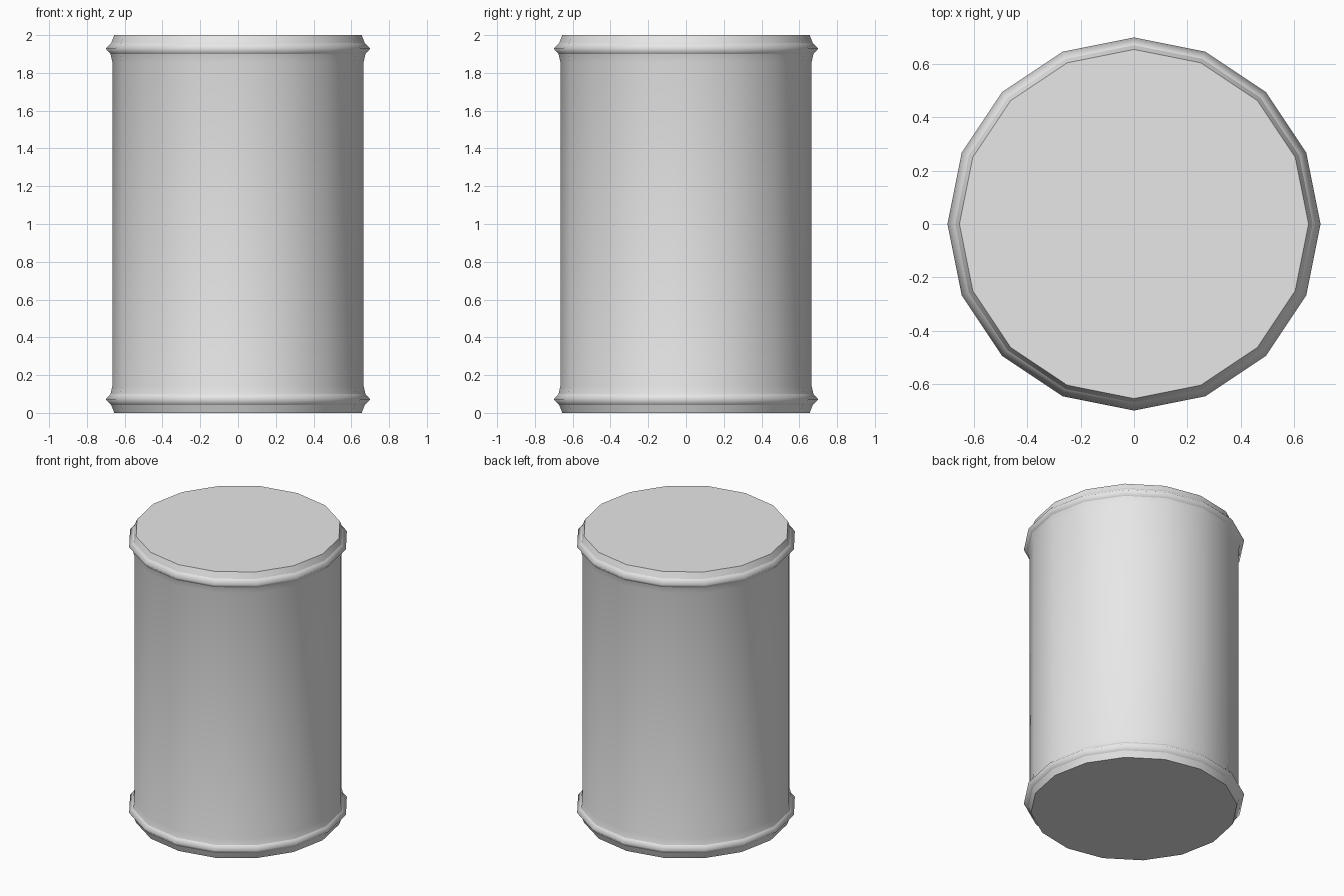
import bpy, bmesh, math

if "Cube" in bpy.data.objects:
    bpy.data.objects.remove(bpy.data.objects["Cube"])

SIDES = 16
grey = bpy.data.materials.new("light_grey")
grey.diffuse_color = (0.8, 0.8, 0.8, 1)
grey.use_nodes = True
grey.node_tree.nodes["Principled BSDF"].inputs["Base Color"].default_value = grey.diffuse_color

# Lower half of the can profile: radius, height, hard crease
half = [(0.655, 0.0, True), (0.671, 0.042, True), (0.70, 0.072, False),
        (0.675, 0.10, True), (0.665, 0.142, False)]
# Mirror it for the upper rim
profile = half + [(r, 2 - z, s) for r, z, s in reversed(half)]

bm = bmesh.new()
rings = []
for r, z, _ in profile:
    rings.append([bm.verts.new((r * math.cos(math.tau * i / SIDES),
                                r * math.sin(math.tau * i / SIDES), z))
                  for i in range(SIDES)])

# Wall and rim bands, smooth around the can
for a, b in zip(rings, rings[1:]):
    for i in range(SIDES):
        j = (i + 1) % SIDES
        bm.faces.new((a[i], a[j], b[j], b[i])).smooth = True

# Flat end caps
bm.faces.new(rings[-1])
bm.faces.new(rings[0][::-1])

# Hard creases along the rim bead and cap borders
for ring, (_, _, sharp) in zip(rings, profile):
    if sharp:
        for i in range(SIDES):
            bm.edges.get((ring[i], ring[(i + 1) % SIDES])).smooth = False

mesh = bpy.data.meshes.new("can_body")
bm.to_mesh(mesh)
bm.free()
mesh.materials.append(grey)
can = bpy.data.objects.new("can_body", mesh)
bpy.context.collection.objects.link(can)
